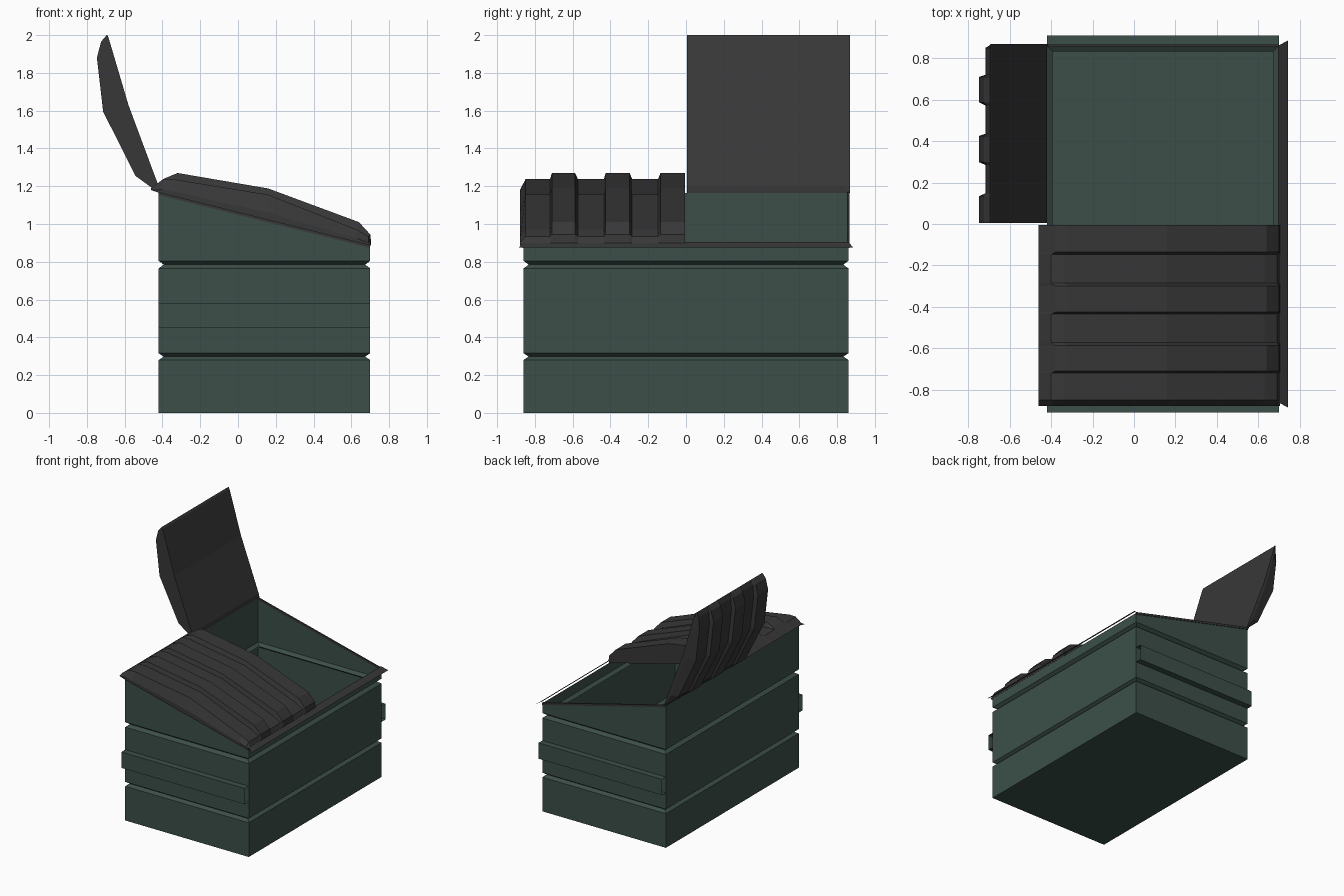
import bpy, bmesh

if "Cube" in bpy.data.objects:
    bpy.data.objects.remove(bpy.data.objects["Cube"])


def material(name, rgb):
    m = bpy.data.materials.new(name)
    m.diffuse_color = (*rgb, 1)
    m.use_nodes = True
    m.node_tree.nodes["Principled BSDF"].inputs["Base Color"].default_value = m.diffuse_color
    return m


GREEN = material("dark_green_paint", (0.045, 0.078, 0.066))
BLACK = material("charcoal_plastic", (0.039, 0.039, 0.039))

X0, X1, Y = -0.42, 0.70, 0.86


def rim_z(x):
    """Height of the sloping top edge."""
    return 1.165 - 0.25 * (x - X0)


def loft(name, rings, mat, closed=True, cap_start=False, cap_end=False):
    """Bridge a list of equal-length point rings into one object."""
    bm = bmesh.new()
    vs = [[bm.verts.new(p) for p in r] for r in rings]
    n = len(rings[0])
    for a, b in zip(vs, vs[1:]):
        for i in range(n if closed else n - 1):
            j = (i + 1) % n
            bm.faces.new((a[i], a[j], b[j], b[i]))
    if cap_start:
        bm.faces.new(vs[0][::-1])
    if cap_end:
        bm.faces.new(vs[-1])
    bmesh.ops.recalc_face_normals(bm, faces=bm.faces[:])
    me = bpy.data.meshes.new(name)
    bm.to_mesh(me)
    bm.free()
    me.materials.append(mat)
    ob = bpy.data.objects.new(name, me)
    bpy.context.collection.objects.link(ob)
    return ob


# Open-topped sheet body with two V grooves and a sloping top edge
def body_ring(z, inset=0.0):
    d = inset
    return [(X0 + d, -Y + d, z), (X1 - d, -Y + d, z),
            (X1 - d, Y - d, z), (X0 + d, Y - d, z)]


levels = [(0, 0), (0.28, 0), (0.298, 0.027), (0.316, 0),
          (0.765, 0), (0.785, 0.027), (0.805, 0)]
rings = [body_ring(z, d) for z, d in levels]
rings.append([(x, y, rim_z(x)) for x, y, _ in body_ring(0)])
loft("bin_body", rings, GREEN, cap_start=True)

# Open-ended lifting sleeves and thin rim strips on both sides
for side, label in ((-1, "front"), (1, "back")):
    sleeve = [(Y, 0.45), (0.91, 0.45), (0.91, 0.58), (Y, 0.58)]
    loft(label + "_lifting_sleeve",
         [[(x, side * y, z) for y, z in sleeve] for x in (X0, X1)],
         GREEN, closed=False)
    strip = [(0.853, -0.012), (0.865, -0.012), (0.865, 0.006), (0.853, 0.006)]
    loft(label + "_rim",
         [[(x, side * y, rim_z(x) + dz) for y, dz in strip] for x in (X0, X1)],
         BLACK, cap_start=True, cap_end=True)

# Flared lip along the low edge
loft("pouring_lip", [[(0.695, -0.86, 0.905), (0.695, 0.86, 0.905)],
                     [(0.742, -0.885, 0.875), (0.742, 0.885, 0.875)]],
     BLACK, closed=False)


# Ribbed lids: ridge and base profiles alternate across the width
def lid(name, ridge, base, inner, side, flatten, edge_y):
    stations = [(0.004, ridge), (0.135, ridge), (0.148, base),
                (0.285, base), (0.298, ridge), (0.425, ridge), (0.435, base),
                (0.572, base), (0.587, ridge), (0.71, ridge), (0.72, base),
                (0.85, base), (edge_y, [flatten(*p) for p in base])]
    rings = [[(x, side * y, z) for x, z in prof + inner] for y, prof in stations]
    loft(name, rings, BLACK, cap_start=True, cap_end=True)


# Closed lid
lid("closed_lid",
    [(-0.46, 1.19), (-0.38, 1.245), (-0.32, 1.27), (0.16, 1.188),
     (0.64, 1.01), (0.70, 0.945), (0.705, 0.90)],
    [(-0.46, 1.19), (-0.40, 1.235), (-0.34, 1.237), (0.16, 1.155),
     (0.63, 0.97), (0.69, 0.935), (0.705, 0.90)],
    [(0.70, 0.886), (-0.42, 1.166)], -1,
    lambda x, z: (x, rim_z(x) + 0.3 * (z - rim_z(x))), 0.878)


# Open lid, swung back past the hinge
def toward_inside(x, z):
    line = -0.42 - 0.3375 * (z - 1.2)
    return line + 0.3 * (x - line), z


lid("open_lid",
    [(-0.42, 1.165), (-0.543, 1.255), (-0.714, 1.595),
     (-0.747, 1.88), (-0.725, 1.965), (-0.695, 2.0)],
    [(-0.42, 1.165), (-0.53, 1.265), (-0.685, 1.60),
     (-0.717, 1.87), (-0.71, 1.96), (-0.695, 2.0)],
    [(-0.685, 1.985), (-0.58, 1.63), (-0.42, 1.20)], 1,
    toward_inside, 0.868)
